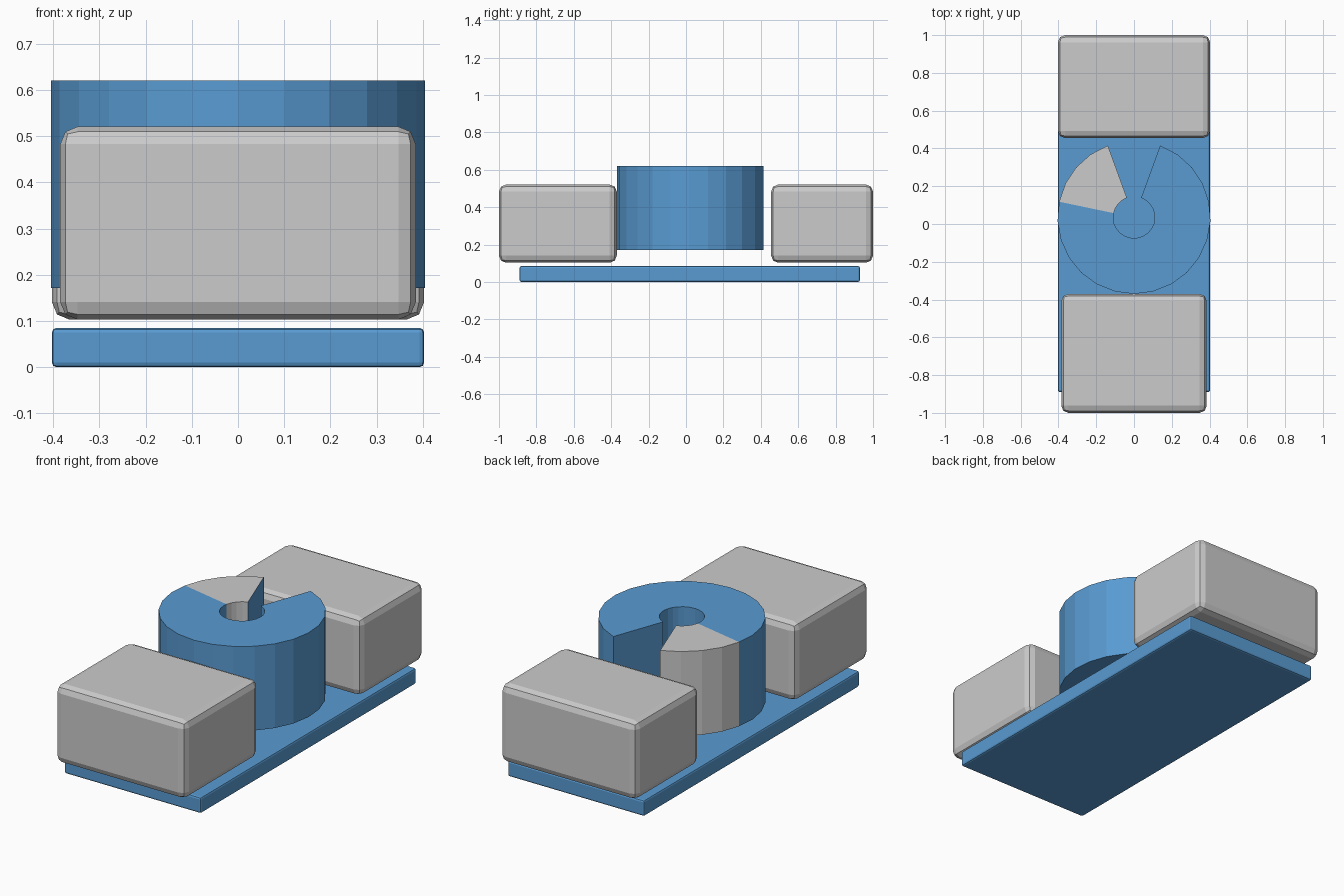
import bpy, bmesh
from math import cos, sin, radians

if "Cube" in bpy.data.objects:
    bpy.data.objects.remove(bpy.data.objects["Cube"])


def material(name, color):
    m = bpy.data.materials.new(name)
    m.diffuse_color = color
    m.use_nodes = True
    m.node_tree.nodes["Principled BSDF"].inputs["Base Color"].default_value = m.diffuse_color
    return m


blue = material("blue", (0.10, 0.33, 0.65, 1))
grey = material("grey", (0.8, 0.8, 0.8, 1))


def add_object(name, bm, mats=()):
    bmesh.ops.recalc_face_normals(bm, faces=bm.faces)
    mesh = bpy.data.meshes.new(name)
    bm.to_mesh(mesh)
    bm.free()
    for m in mats:
        mesh.materials.append(m)
    obj = bpy.data.objects.new(name, mesh)
    bpy.context.collection.objects.link(obj)
    return obj


def block(name, lo, hi, bevel, mats=()):
    bm = bmesh.new()
    bmesh.ops.create_cube(bm, size=1)
    for v in bm.verts:
        v.co = [(a + b) / 2 + c * (b - a) for a, b, c in zip(lo, hi, v.co)]
    obj = add_object(name, bm, mats)
    mod = obj.modifiers.new("rounded_edges", 'BEVEL')
    mod.width = bevel
    mod.segments = 2
    return obj


# Base plate and the two end blocks
block("base_plate", (-0.403, -0.89, 0), (0.403, 0.93, 0.085), 0.01, [blue])
block("front_block", (-0.385, -1, 0.103), (0.385, -0.37, 0.521), 0.038)
block("back_block", (-0.403, 0.455, 0.103), (0.403, 1, 0.521), 0.038)

# Slotted ring: 22 facets over 320 degrees, the first four grey
SEGMENTS, GREY_SEGMENTS = 22, 4
CENTER_Y, INNER, OUTER, BOTTOM, TOP = 0.035, 0.11, 0.405, 0.171, 0.621
bm = bmesh.new()
sections = []
for i in range(SEGMENTS + 1):
    a = radians(110 + 320 * i / SEGMENTS)
    sections.append([bm.verts.new((r * cos(a), CENTER_Y + r * sin(a), z))
                     for r, z in ((INNER, BOTTOM), (OUTER, BOTTOM),
                                  (OUTER, TOP), (INNER, TOP))])
for i in range(SEGMENTS):
    p, q = sections[i], sections[i + 1]
    for k in range(4):
        n = (k + 1) % 4
        f = bm.faces.new((p[k], p[n], q[n], q[k]))
        f.material_index = 1 if i < GREY_SEGMENTS else 0
# Slot walls
bm.faces.new(sections[0])
bm.faces.new(sections[-1])
add_object("slotted_ring", bm, [blue, grey])
